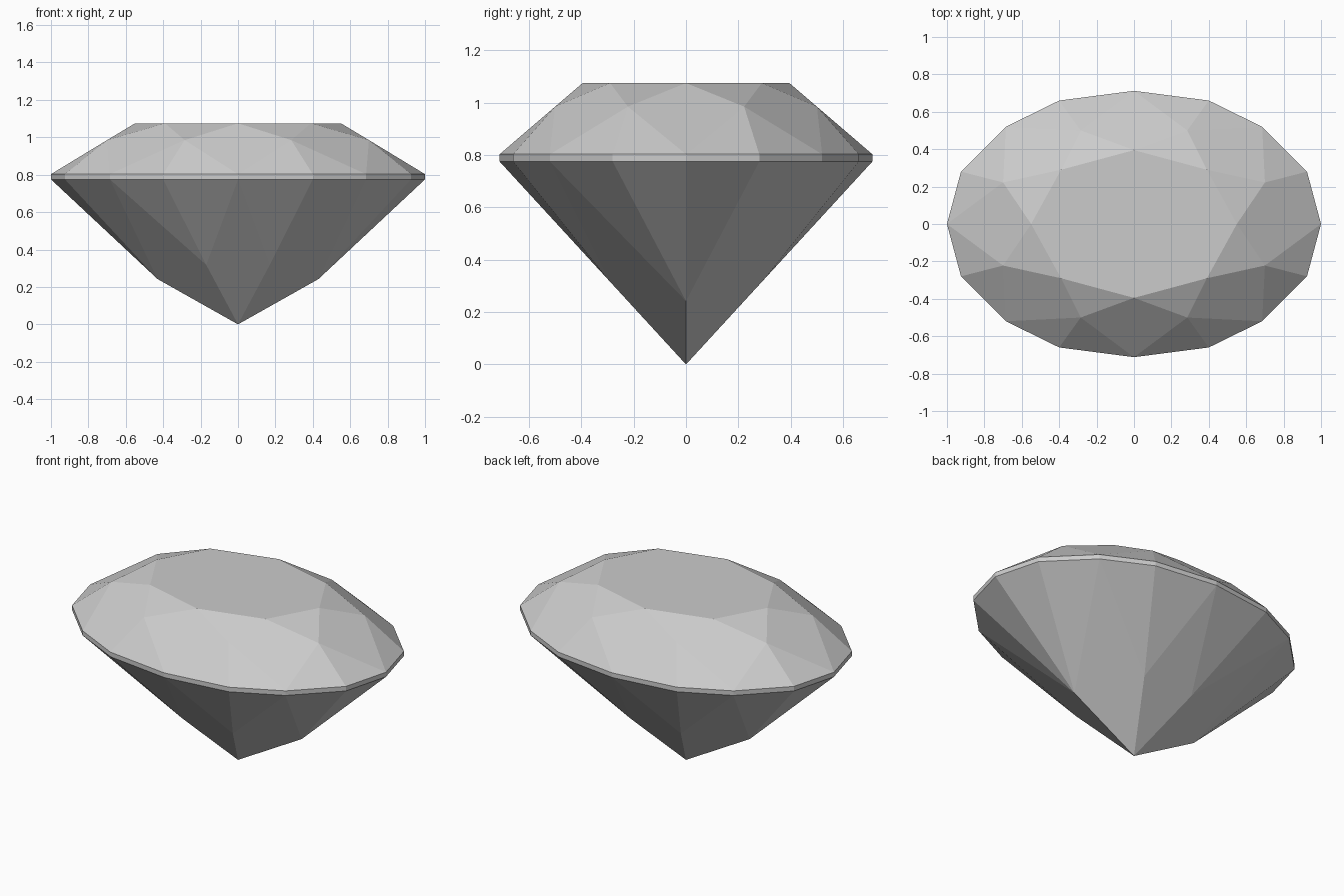
import bpy
import bmesh

cube = bpy.data.objects.get("Cube")
if cube:
    bpy.data.objects.remove(cube, do_unlink=True)

mat = bpy.data.materials.new("pale_grey")
mat.use_nodes = True
colour = (0.6, 0.6, 0.6, 1)
mat.diffuse_color = colour
mat.node_tree.nodes["Principled BSDF"].inputs["Base Color"].default_value = colour


def oval(quarter):
    """Complete a ring from its first quadrant, counter-clockwise from +x."""
    left = [(-x, y) for x, y in reversed(quarter) if x > 0]
    half = quarter + left
    return half + [(x, -y) for x, y in reversed(half) if y > 0]


def at(ring, z):
    return [(x, y, z) for x, y in ring]


def build(name, faces):
    """Flat-shaded object from faces given as corner positions."""
    bm = bmesh.new()
    for corners in faces:
        bm.faces.new([bm.verts.new(c) for c in corners])
    bmesh.ops.remove_doubles(bm, verts=bm.verts, dist=0.0001)
    mesh = bpy.data.meshes.new(name)
    bm.to_mesh(mesh)
    bm.free()
    mesh.materials.append(mat)
    obj = bpy.data.objects.new(name, mesh)
    bpy.context.collection.objects.link(obj)
    return obj


# Rings of corners
outline = oval([(1, 0), (0.925, 0.28), (0.685, 0.52), (0.4, 0.66), (0, 0.712)])
upper = at(outline, 0.803)
lower = at(outline, 0.775)
table = at(oval([(0.55, 0), (0.39, 0.29), (0, 0.395)]), 1.075)
star = at(oval([(0.70, 0.222), (0.285, 0.50)]), 0.985)
count = len(outline)

# Crown: table, kites, star facets and upper girdle facets
crown = [table]
for k in range(8):
    g0, g1, g2 = (upper[(2 * k + i) % count] for i in range(3))
    crown += [
        (table[k], star[k - 1], g0, star[k]),
        (table[k], star[k], table[(k + 1) % 8]),
        (star[k], g0, g1),
        (star[k], g1, g2),
    ]
build("crown", crown)

# Girdle: thin upright band
build("girdle", [(lower[i - 1], lower[i], upper[i], upper[i - 1])
                 for i in range(count)])

# Pavilion: one quarter of the facets, reflected into the other three
culet = (0, 0, 0)
end = (0.43, 0, 0.242)
side = (0.17, 0.292, 0.318)
side_mirror = (-side[0], side[1], side[2])
g = lower[:5]
quarter = [
    (culet, end, g[2], side),
    (end, g[1], g[2]),
    (end, g[0], g[1]),
    (side, g[2], g[3]),
    (side, g[3], g[4]),
]
middle = (culet, side, g[4], side_mirror)


def reflect(face, sx, sy):
    face = [(x * sx, y * sy, z) for x, y, z in face]
    return face if sx * sy < 0 else face[::-1]


pavilion = [reflect(f, sx, sy) for f in quarter for sx in (1, -1) for sy in (1, -1)]
pavilion += [reflect(middle, 1, sy) for sy in (1, -1)]
pavilion = [f[::-1] for f in pavilion]
build("pavilion", pavilion)
